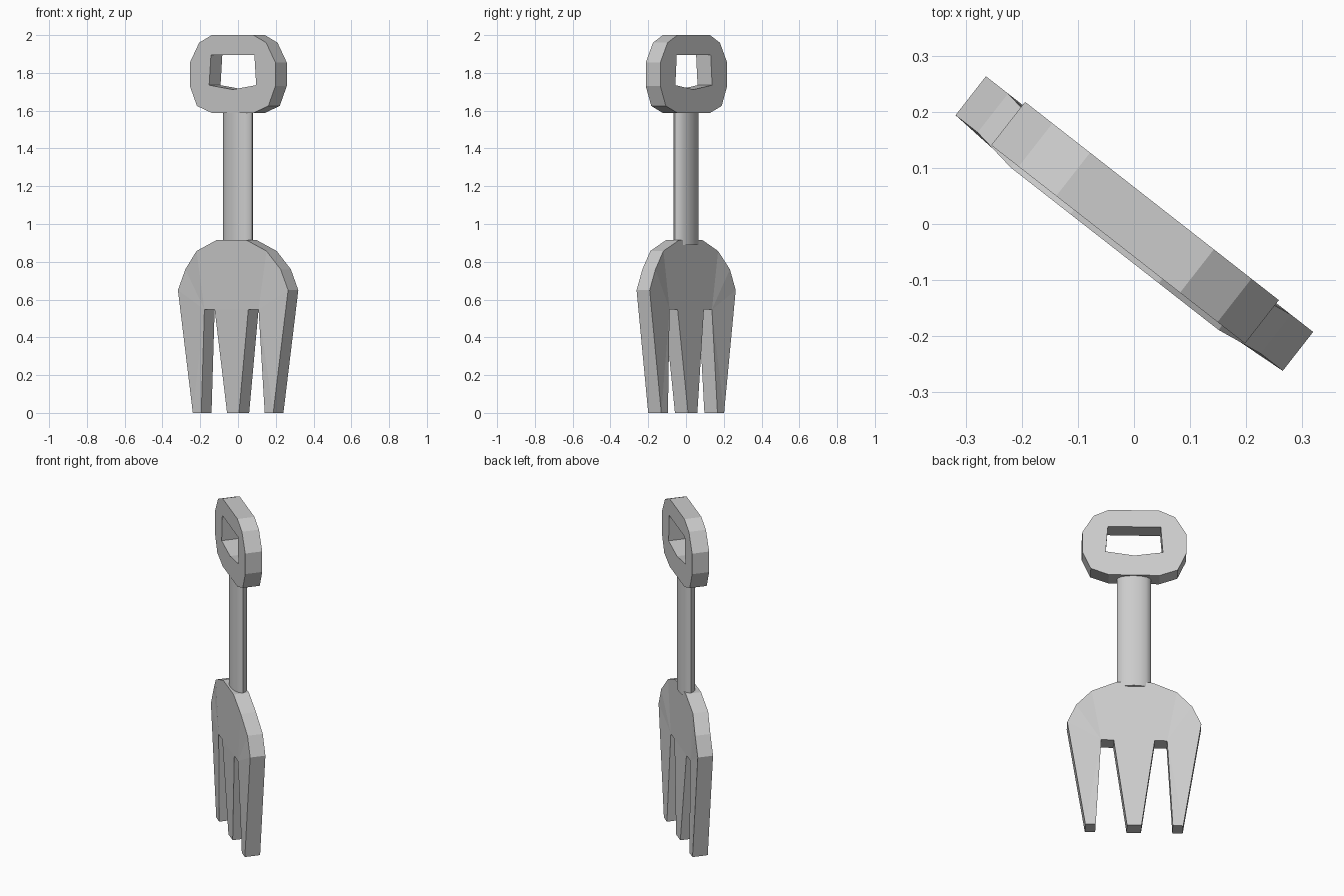
import bpy, bmesh, math
from mathutils import Matrix

if "Cube" in bpy.data.objects:
    bpy.data.objects.remove(bpy.data.objects["Cube"])

# the toy's flat plane is turned about z
TURN = Matrix.Rotation(math.radians(-38), 4, 'Z')


def mirrored(half):
    """Closed outline from its right half, listed top to bottom."""
    return half + [(-x, z) for x, z in reversed(half) if abs(x) > 1e-6]


def plate(name, loops, y0, y1, bend=None):
    """Fill outlines (with holes) in the xz plane and extrude along y."""
    bm = bmesh.new()
    for pts in loops:
        vs = [bm.verts.new((x, y0, z)) for x, z in pts]
        for i, v in enumerate(vs):
            bm.edges.new((v, vs[(i + 1) % len(vs)]))
    bmesh.ops.triangle_fill(bm, edges=bm.edges[:], use_beauty=True)
    ext = bmesh.ops.extrude_face_region(bm, geom=bm.faces[:], use_keep_orig=True)
    for v in ext['geom']:
        if isinstance(v, bmesh.types.BMVert):
            v.co.y = y1
    if bend:
        for v in bm.verts:
            v.co.y += bend(v.co)
    bmesh.ops.recalc_face_normals(bm, faces=bm.faces[:])
    return finish(name, bm)


def finish(name, bm):
    bm.transform(TURN)
    me = bpy.data.meshes.new(name)
    bm.to_mesh(me)
    bm.free()
    ob = bpy.data.objects.new(name, me)
    bpy.context.collection.objects.link(ob)
    return ob


# grip ring with a five-sided hole
outer = mirrored([(.14, 2.0), (.225, 1.96), (.287, 1.855),
                  (.287, 1.73), (.24, 1.625), (.14, 1.588)])
hole = mirrored([(.146, 1.895), (.158, 1.735), (0, 1.712)])
plate("grip", [outer, hole], -.046, .052)

# three-tined head, slightly bowed forward in the middle
head = mirrored([(.10, .915), (.235, .857), (.32, .76), (.37, .65),
                 (.27, 0), (.213, 0), (.182, .547), (.113, .547), (.04, 0)])
plate("fork_head", [head], -.043, .045,
      lambda c: -.013 if c.z > .5 and abs(c.x) < .27 else 0)

# oval shaft
bm = bmesh.new()
bmesh.ops.create_cone(bm, cap_ends=True, segments=16, radius1=1, radius2=1, depth=1)
bm.transform(Matrix.Translation((0, 0, 1.25)) @ Matrix.Diagonal((.094, .045, .72, 1)))
shaft = finish("shaft", bm)
bpy.context.view_layer.objects.active = shaft
shaft.select_set(True)
bpy.ops.object.shade_smooth_by_angle(angle=math.radians(40))
